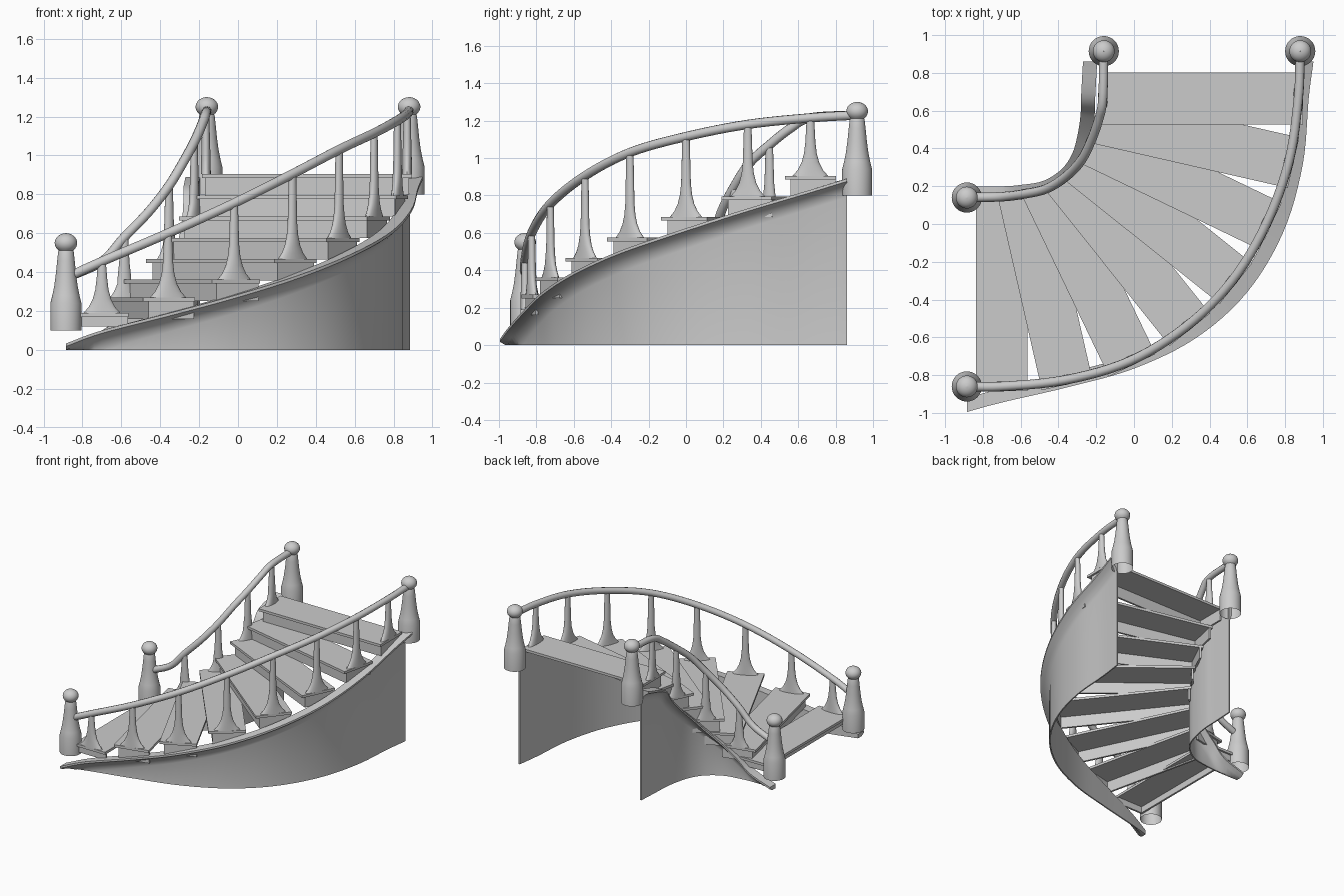
import bpy, bmesh, math
from mathutils import Vector

if "Cube" in bpy.data.objects:
    bpy.data.objects.remove(bpy.data.objects["Cube"])

N = 8
# Outer plan line: start, eight tread stations, end
OUTER = [(-.885, -.86), (-.70, -.86), (-.36, -.825), (-.02, -.725), (.28, -.54), (.52, -.30),
         (.70, .0), (.82, .33), (.87, .665), (.88, .915)]
ANGLES = [0] + [i * 90 / 7 for i in range(8)] + [90]
TREAD_Z = [.19, .27, .362, .467, .575, .686, .795, .905]
RAIL_Z = [.37, .455, .60, .755, .905, 1.03, 1.115, 1.18, 1.215, 1.23]
INNER_SAG = [0, 0, .02, .045, .06, .06, .045, .02, 0, 0]
RIM_Z = [.033, .10, .19, .285, .39, .50, .61, .725, .83, .89]
RIM_OUT = [.135, .085, .04, .045, .08, .10, .10, .075, .055, .07]
RIM_IN = [.06, .055, .05, .045, .045, .06, .08, .10, .115, .11]


def direction(i):
    a = math.radians(ANGLES[i])
    return Vector((math.sin(a), -math.cos(a), 0))


def station(i, inner):
    p = Vector((*OUTER[i], 0))
    if inner:
        p -= direction(i) * (1.0 + .04 * i / 9)
    return p


def rail_z(i, inner):
    return RAIL_Z[i] - (INNER_SAG[i] if inner else 0)


def spline(pts, steps=6):
    """Catmull-Rom through the given vectors."""
    ext = [2 * pts[0] - pts[1]] + pts + [2 * pts[-1] - pts[-2]]
    out = []
    for k in range(len(pts) - 1):
        a, b, c, d = ext[k:k + 4]
        for s in range(steps):
            t = s / steps
            out.append(.5 * (2 * b + (c - a) * t + (2 * a - 5 * b + 4 * c - d) * t * t
                             + (3 * b - a - 3 * c + d) * t ** 3))
    return out + [pts[-1]]


def make(name, verts, faces, smooth=True):
    me = bpy.data.meshes.new(name)
    me.from_pydata(verts, [], faces)
    bm = bmesh.new()
    bm.from_mesh(me)
    bmesh.ops.recalc_face_normals(bm, faces=bm.faces)
    bm.to_mesh(me)
    bm.free()
    ob = bpy.data.objects.new(name, me)
    bpy.context.collection.objects.link(ob)
    if smooth:
        bpy.context.view_layer.objects.active = ob
        bpy.ops.object.select_all(action='DESELECT')
        ob.select_set(True)
        bpy.ops.object.shade_smooth_by_angle(angle=math.radians(40))
    return ob


def loft(name, rings, caps=False):
    n = len(rings[0])
    verts = [v for r in rings for v in r]
    faces = []
    for i in range(len(rings) - 1):
        for j in range(n):
            k = (j + 1) % n
            faces.append((i * n + j, i * n + k, (i + 1) * n + k, (i + 1) * n + j))
    if caps:
        faces += [tuple(range(n)), tuple(range((len(rings) - 1) * n, len(rings) * n))]
    return make(name, verts, faces)


def lathe(name, base, profile, u, v, n=24, caps=False):
    """Elliptical turning: profile rows are (radius along u, radius along v, z)."""
    rings = [[base + u * (a * math.cos(2 * math.pi * k / n)) + v * (b * math.sin(2 * math.pi * k / n))
              + Vector((0, 0, z)) for k in range(n)] for a, b, z in profile]
    return loft(name, rings, caps=caps)


def block(name, c, t, d, t0, t1, d0, d1, z0, z1):
    verts = [c + t * a + d * b + Vector((0, 0, z)) for z in (z0, z1)
             for a, b in ((t0, d0), (t1, d0), (t1, d1), (t0, d1))]
    make(name, verts, [(0, 1, 2, 3), (4, 5, 6, 7), (0, 1, 5, 4), (1, 2, 6, 5), (2, 3, 7, 6), (3, 0, 4, 7)], False)


X, Y = Vector((1, 0, 0)), Vector((0, 1, 0))

# Treads: nosing slab, set-back riser board and end boards, open underneath
for k in range(N):
    i, z = k + 1, TREAD_Z[k]
    d = direction(i)
    t = Vector((-d.y, d.x, 0))
    p = station(i, False)
    length = (p - station(i, True)).length
    low = max(z - .11, .12)
    block(f"tread_{i}", p, t, d, -.137, .137, -length - .02, .025, z - .02, z)
    block(f"riser_{i}", p, t, d, -.105, -.09, -length - .005, .01, low, z - .02)
    block(f"outer_end_board_{i}", p, t, d, -.09, .135, -.005, .01, low, z - .02)
    block(f"inner_end_board_{i}", p, t, d, -.09, .135, -length - .005, -length + .01, low, z - .02)

for inner in (False, True):
    side = "inner" if inner else "outer"

    # Balusters: slim shaft flaring along the walking line, every second tread inside
    for i in range(2 if inner else 1, N + 1, 2 if inner else 1):
        d = direction(i)
        t = Vector((-d.y, d.x, 0))
        z0, h = TREAD_Z[i - 1], rail_z(i, inner) - TREAD_Z[i - 1]
        w = .075 if inner else .095
        prof = [(w, .026, 0), (w * .72, .025, .03), (w * .5, .024, .07), (.034, .023, .12),
                (.027, .021, .18), (.02, .018, h)]
        lathe(f"{side}_baluster_{i}", station(i, inner) + Vector((0, 0, z0)), prof, t, d, 20, True)

    # Handrail
    cu = bpy.data.curves.new(f"{side}_handrail", 'CURVE')
    cu.dimensions = '3D'
    cu.bevel_depth = .025
    cu.bevel_resolution = 3
    cu.use_fill_caps = True
    path = spline([station(i, inner) + Vector((0, 0, rail_z(i, inner))) for i in range(10)])
    sp = cu.splines.new('POLY')
    sp.points.add(len(path) - 1)
    for q, v in zip(sp.points, path):
        q.co = (*v, 1)
    bpy.context.collection.objects.link(bpy.data.objects.new(f"{side}_handrail", cu))

    # Curved stringer wall with a coved rim
    sign = -1 if inner else 1
    offs = RIM_IN if inner else RIM_OUT
    edge, dirs = [], []
    for i in range(10):
        p = station(i, inner)
        if i == 9:
            p.y = .86
        edge.append(p + direction(i) * sign * offs[i] + Vector((0, 0, RIM_Z[i])))
        dirs.append(direction(i) * sign)
    rings = []
    for e, o in zip(spline(edge), spline(dirs)):
        o = o.normalized()
        sec = [(.065, -e.z), (.065, -.10), (.055, -.065), (.03, -.035), (0, -.015), (0, 0), (.075, 0), (.075, -e.z)]
        rings.append([Vector((e.x, e.y, max(0, e.z + dz))) - o * off for off, dz in sec])
    loft(f"{side}_stringer", rings, caps=True)

    # Newel posts with ball tops
    body = [(.08, 0), (.08, .14), (.07, .18), (.06, .23), (.052, .29), (.045, .36), (.04, .405)]
    ball = [(max(.058 * math.sin(a), .001), .45 - .05 * math.cos(a))
            for a in [math.radians(40 + 14 * s) for s in range(11)]]
    for end, i, z in (("lower", 0, .1), ("upper", 9, .8)):
        lathe(f"{side}_{end}_newel", station(i, inner) + Vector((0, 0, z)),
              [(r, r, h) for r, h in body + ball], X, Y, 32)
